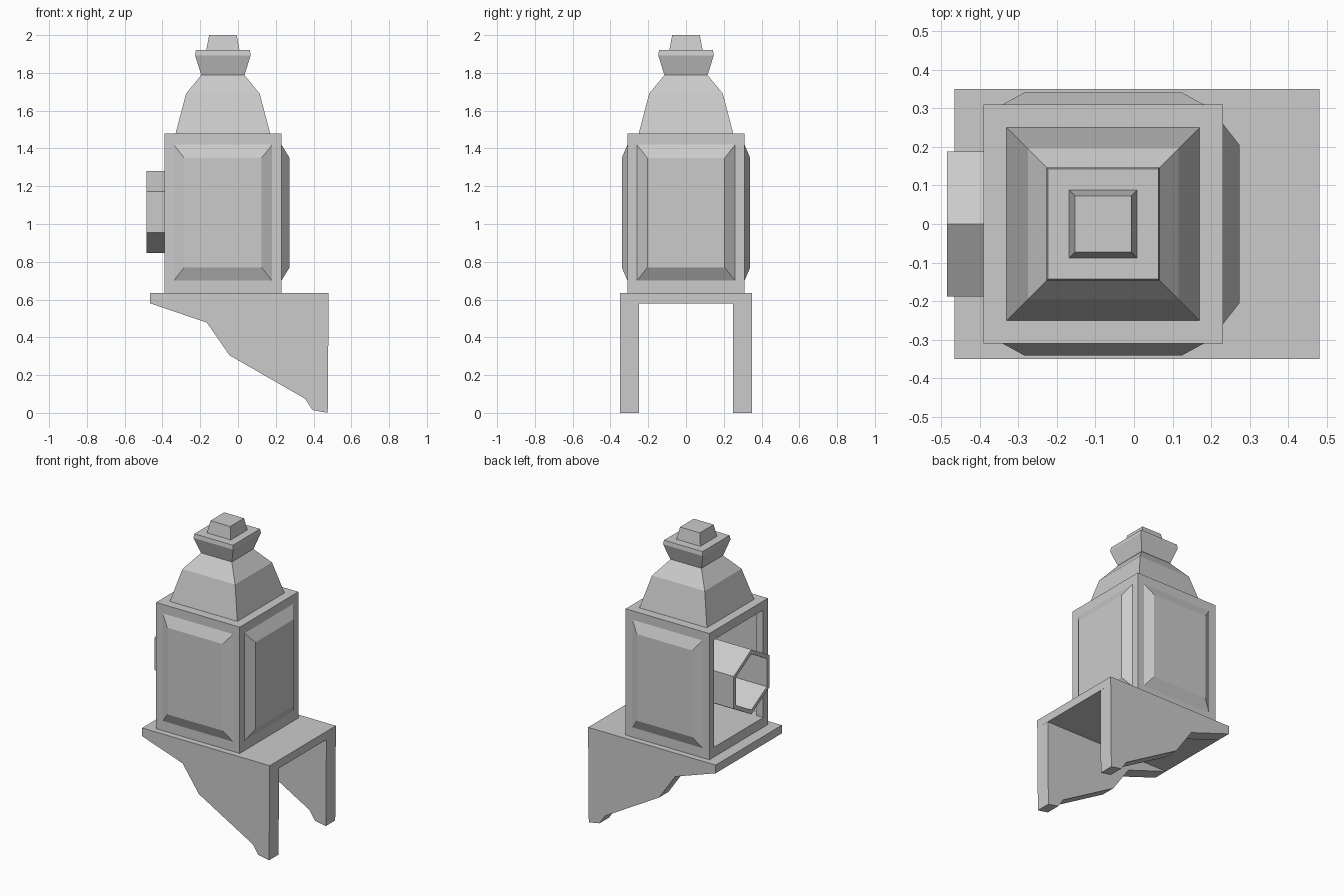
import bpy, bmesh
from math import sin, cos, pi, radians
from mathutils import Matrix, Vector

if "Cube" in bpy.data.objects:
    bpy.data.objects.remove(bpy.data.objects["Cube"])

CX = -0.08  # lantern axis


def finish(name, bm, recalc=True):
    if recalc:
        bmesh.ops.recalc_face_normals(bm, faces=bm.faces)
    mesh = bpy.data.meshes.new(name)
    bm.to_mesh(mesh)
    bm.free()
    obj = bpy.data.objects.new(name, mesh)
    bpy.context.collection.objects.link(obj)
    return obj


def box(name, lo, hi):
    bm = bmesh.new()
    bmesh.ops.create_cube(bm, size=1)
    lo, hi = Vector(lo), Vector(hi)
    for v in bm.verts:
        v.co = Vector((v.co[i] + 0.5) * (hi[i] - lo[i]) + lo[i] for i in range(3))
    return finish(name, bm)


def square_stack(name, levels):
    """Square sections (half width, z) lofted about the lantern axis."""
    bm = bmesh.new()
    rings = [[bm.verts.new((CX + sx * h, sy * h, z))
              for sx, sy in ((-1, -1), (1, -1), (1, 1), (-1, 1))] for h, z in levels]
    for a, b in zip(rings, rings[1:]):
        for i in range(4):
            j = (i + 1) % 4
            bm.faces.new((a[i], a[j], b[j], b[i]))
    bm.faces.new(rings[0][::-1])
    bm.faces.new(rings[-1])
    return finish(name, bm)


def prism(name, profile, y0, y1):
    bm = bmesh.new()
    face = bm.faces.new([bm.verts.new((x, y0, z)) for x, z in profile])
    ext = bmesh.ops.extrude_face_region(bm, geom=[face])
    verts = [g for g in ext['geom'] if isinstance(g, bmesh.types.BMVert)]
    bmesh.ops.translate(bm, verts=verts, vec=(0, y1 - y0, 0))
    return finish(name, bm)


def panel(name, angle, dist, depth, half):
    """Open-backed bevelled pane, built facing -y then turned into place."""
    bm = bmesh.new()
    rings = []
    for w, z0, z1, d in ((half, 0.70, 1.42, 0), (half - 0.055, 0.77, 1.35, depth)):
        rings.append([bm.verts.new((x, -dist - d, z))
                      for x, z in ((-w, z0), (w, z0), (w, z1), (-w, z1))])
    a, b = rings
    for i in range(4):
        j = (i + 1) % 4
        bm.faces.new((a[i], a[j], b[j], b[i]))
    bm.faces.new(b)
    bm.transform(Matrix.Translation((CX, 0, 0)) @ Matrix.Rotation(radians(angle), 4, 'Z'))
    return finish(name, bm, recalc=False)


# Wall bracket: shelf and two shaped cheeks
box("shelf", (-0.465, -0.35, 0.58), (0.48, 0.35, 0.635))
cheek = [(-0.465, 0.635), (-0.465, 0.58), (-0.165, 0.478), (-0.045, 0.305),
         (0.355, 0.075), (0.395, 0.015), (0.475, 0.0), (0.48, 0.635)]
for side, s in (("front", -1), ("back", 1)):
    prism(side + "_bracket", cheek, s * 0.25, s * 0.35)

# Lantern body with window openings through both axes
body = box("lantern_frame", (-0.39, -0.31, 0.635), (0.23, 0.31, 1.48))
for name, lo, hi in (("cut_x", (-0.5, -0.26, 0.70), (0.4, 0.26, 1.42)),
                     ("cut_y", (-0.34, -0.5, 0.70), (0.18, 0.5, 1.42))):
    cutter = box(name, lo, hi)
    cutter.hide_render = True
    cutter.hide_set(True)
    mod = body.modifiers.new(name, 'BOOLEAN')
    mod.operation = 'DIFFERENCE'
    mod.solver = 'EXACT'
    mod.object = cutter

# Bevelled panes on front, right and back; the left stays open
panel("front_pane", 0, 0.31, 0.03, 0.26)
panel("right_pane", 90, 0.31, 0.043, 0.26)
panel("back_pane", 180, 0.31, 0.03, 0.26)

# Hexagonal lens tube in the open side
bm = bmesh.new()
rings = []
for r, x in ((0.217, -0.485), (0.217, -0.18), (0.187, -0.18), (0.187, -0.485)):
    rings.append([bm.verts.new((x, r * sin(k * pi / 3), 1.063 + r * cos(k * pi / 3)))
                  for k in range(6)])
for n in range(4):
    a, b = rings[n], rings[(n + 1) % 4]
    for k in range(6):
        m = (k + 1) % 6
        bm.faces.new((a[k], a[m], b[m], b[k]))
finish("lens_tube", bm)

# Roof, collar and finial
square_stack("roof", [(0.25, 1.48), (0.195, 1.69), (0.113, 1.79)])
square_stack("collar", [(0.115, 1.79), (0.147, 1.893), (0.143, 1.92)])
square_stack("finial", [(0.088, 1.92), (0.073, 2.0)])
